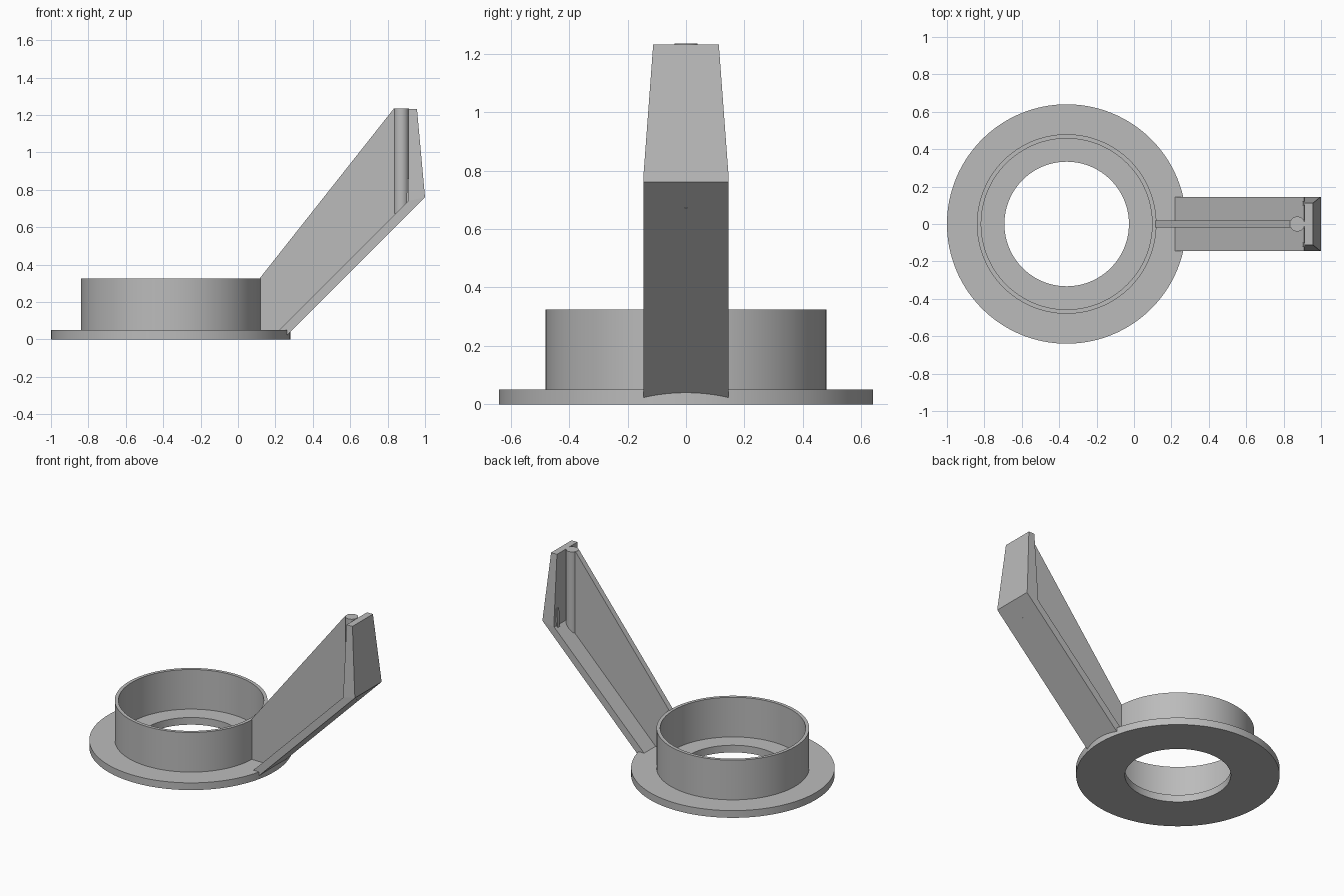
import bpy, bmesh, math

cube = bpy.data.objects.get("Cube")
if cube:
    bpy.data.objects.remove(cube, do_unlink=True)

grey = bpy.data.materials.new("plain grey")
grey.use_nodes = True
grey.diffuse_color = (0.5, 0.5, 0.5, 1)
grey.node_tree.nodes["Principled BSDF"].inputs["Base Color"].default_value = (0.5, 0.5, 0.5, 1)

CX = -0.36      # ring centre
TOP = 1.235     # top of the arm


def finish(name, bm, smooth=False):
    bmesh.ops.recalc_face_normals(bm, faces=bm.faces)
    mesh = bpy.data.meshes.new(name)
    bm.to_mesh(mesh)
    bm.free()
    mesh.materials.append(grey)
    obj = bpy.data.objects.new(name, mesh)
    bpy.context.collection.objects.link(obj)
    if smooth:
        bpy.ops.object.select_all(action="DESELECT")
        obj.select_set(True)
        bpy.context.view_layer.objects.active = obj
        bpy.ops.object.shade_smooth_by_angle(angle=math.radians(30))
    return obj


def lathe(name, profile, x, steps):
    """Spin a closed (radius, z) profile around the vertical axis at x."""
    bm = bmesh.new()
    verts = [bm.verts.new((x + r, 0, z)) for r, z in profile]
    edges = [bm.edges.new((a, b)) for a, b in zip(verts, verts[1:] + verts[:1])]
    bmesh.ops.spin(bm, geom=verts + edges, cent=(x, 0, 0), axis=(0, 0, 1),
                   angle=math.tau, steps=steps, use_merge=True)
    bmesh.ops.remove_doubles(bm, verts=bm.verts, dist=0.0001)
    return finish(name, bm, smooth=True)


def prism(name, profile, half_width, y=0):
    """Extrude an (x, z) outline in y; half_width gives the half width at a height."""
    bm = bmesh.new()
    sides = [[bm.verts.new((x, y + s * half_width(z), z)) for x, z in profile]
             for s in (-1, 1)]
    for side in sides:
        bm.faces.new(side)
    for i in range(len(profile)):
        j = (i + 1) % len(profile)
        bm.faces.new((sides[0][i], sides[0][j], sides[1][j], sides[1][i]))
    return finish(name, bm)


# Flange and collar in one turned piece
lathe("flanged_collar",
      [(0.333, 0), (0.64, 0), (0.64, 0.05), (0.48, 0.05),
       (0.48, 0.325), (0.457, 0.325), (0.457, 0.05), (0.333, 0.05)], CX, 128)

# Sloping plate under the arm
prism("arm_plate", [(0.22, 0.05), (0.25, 0.01), (1.0, 0.76), (0.91, 0.74)],
      lambda z: 0.145)

# Thin upright web from the collar to the post
prism("arm_web", [(0.115, 0.045), (0.235, 0.045), (0.87, 0.68),
                  (0.87, TOP), (0.834, TOP), (0.115, 0.325)], lambda z: 0.019)

# Tapering end plate
prism("end_plate", [(0.91, 0.74), (1.0, 0.76), (0.997, 0.79),
                    (0.957, TOP - 0.003), (0.912, TOP - 0.003), (0.911, 0.79)],
      lambda z: 0.145 - 0.033 * max(0, z - 0.79) / (TOP - 0.79))

# Round post
bm = bmesh.new()
bmesh.ops.create_cone(bm, cap_ends=True, segments=48, radius1=0.04, radius2=0.04,
                      depth=TOP - 0.672)
bmesh.ops.translate(bm, verts=bm.verts, vec=(0.873, 0, (TOP + 0.672) / 2))
finish("post", bm, smooth=True)

# Small ribs at the foot of the end plate
for side, y in (("left", 0.11), ("right", -0.11)):
    prism("foot_rib_" + side, [(0.9, 0.72), (0.92, 0.74), (0.92, 0.86), (0.905, 0.86)],
          lambda z: 0.012, y)
